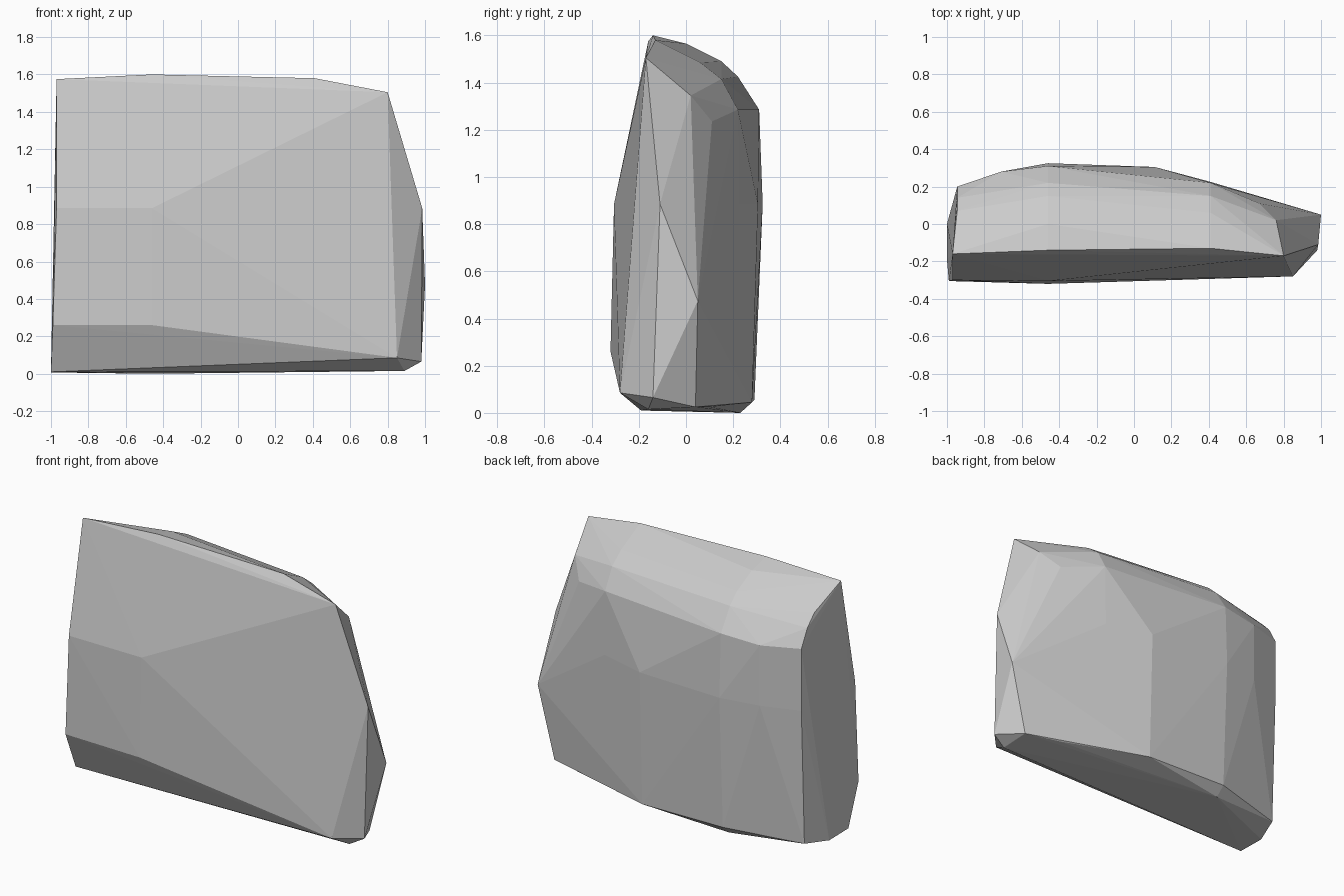
import bpy, bmesh

# Faceted boulder slab: a convex block described by vertical sections along x.
# Each section lists (y, z) corners.
sections = {
    -0.97: [(-0.16, 1.58), (-0.30, 0.89)],                                   # left end, front
    -0.99: [(-0.305, 0.265)],
    -1.00: [(-0.19, 0.015), (0.0, 0.012)],
    -0.945: [(0.07, 1.46), (0.14, 1.39), (0.20, 1.28), (0.20, 0.89), (0.17, 0.04)],  # left end, back
    -0.71: [(0.28, 1.27), (0.28, 0.89)],
    -0.46: [(-0.14, 1.605), (0.0, 1.57), (0.15, 1.495), (0.22, 1.43), (0.31, 1.29),
            (0.325, 0.89), (0.29, 0.06), (0.23, 0.005), (-0.32, 0.265), (-0.305, 0.89)],
    0.11: [(0.305, 0.89), (0.28, 0.05)],
    0.41: [(-0.13, 1.585), (0.06, 1.49), (0.15, 1.42), (0.22, 1.29), (0.225, 0.89), (0.18, 0.04)],
    0.67: [(0.11, 1.24), (0.10, 0.03)],
    0.76: [(0.02, 1.35)],
    0.80: [(-0.17, 1.51)],
    0.85: [(-0.28, 0.09)],
    0.89: [(-0.16, 0.02), (0.04, 0.03)],
    0.98: [(-0.14, 0.07)],                                                   # right end
    0.985: [(-0.11, 0.89)],
    1.00: [(0.05, 0.48)],
}

bm = bmesh.new()
for x, corners in sections.items():
    for y, z in corners:
        bm.verts.new((x, y, z - 0.005))
hull = bmesh.ops.convex_hull(bm, input=bm.verts[:])
loose = {g for g in hull["geom_interior"] + hull["geom_unused"]
         if isinstance(g, bmesh.types.BMVert)}
bmesh.ops.delete(bm, geom=list(loose), context='VERTS')
bmesh.ops.recalc_face_normals(bm, faces=bm.faces[:])

mesh = bpy.data.meshes.new("stone_block")
bm.to_mesh(mesh)
bm.free()

# Single plain grey
grey = bpy.data.materials.new("stone_grey")
grey.diffuse_color = (0.6, 0.6, 0.6, 1)
mesh.materials.append(grey)

block = bpy.data.objects.new("stone_block", mesh)
bpy.context.collection.objects.link(block)
